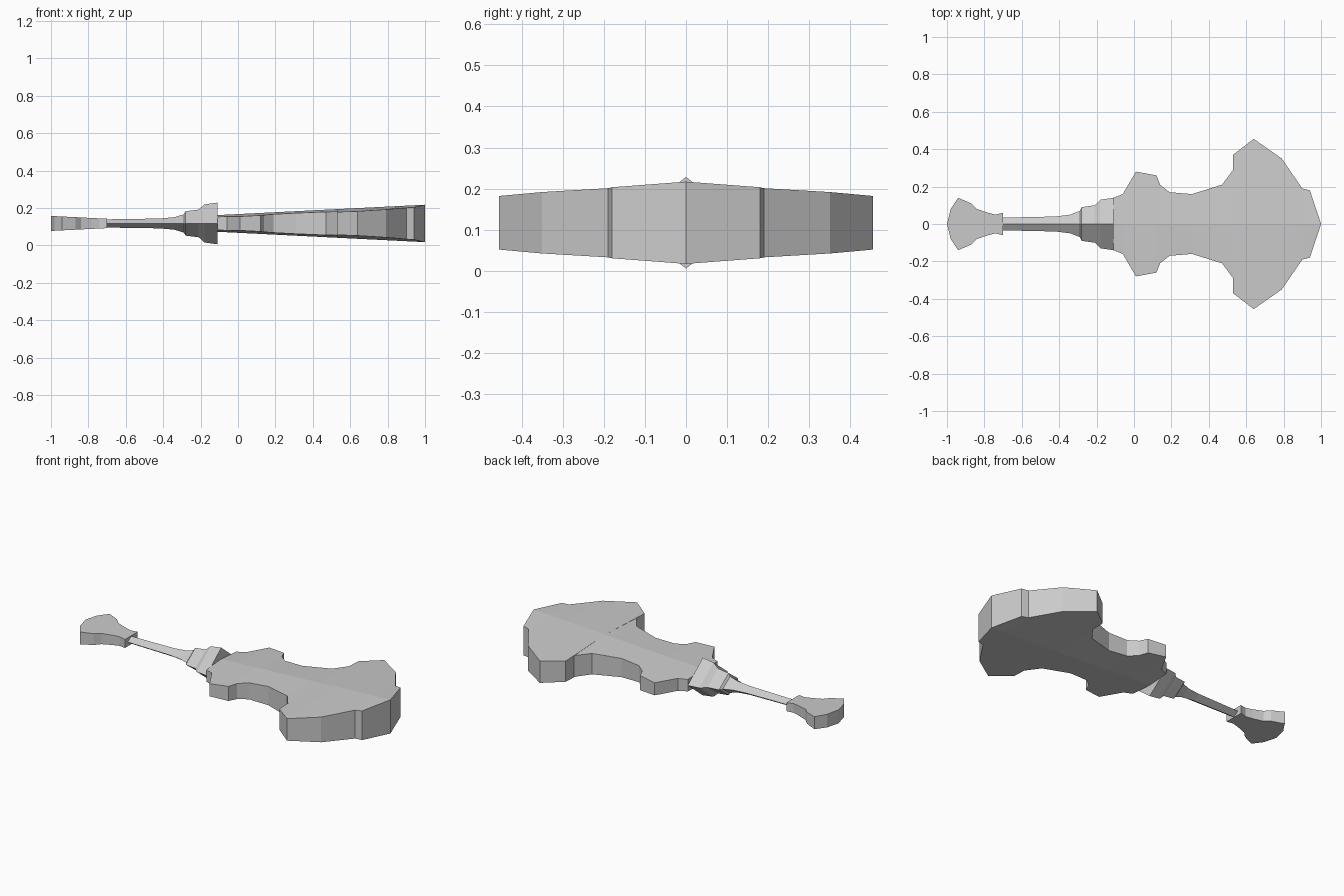
import bpy
import bmesh
from math import sqrt

default_cube = bpy.data.objects.get("Cube")
if default_cube:
    bpy.data.objects.remove(default_cube, do_unlink=True)

MID_HEIGHT = 0.117

grey = bpy.data.materials.new("plain grey")
grey.use_nodes = True
colour = (0.6, 0.6, 0.6, 1)
grey.diffuse_color = colour
grey.node_tree.nodes["Principled BSDF"].inputs["Base Color"].default_value = colour


def build_part(name, outline, ridge_rule, edge_rule):
    """Loft a mirrored outline of (x, half width), with half heights given by rules."""
    bm = bmesh.new()
    rings = []
    for x, width in outline:
        ridge = ridge_rule(x, width)
        edge = edge_rule(ridge, width)
        section = [(0, ridge), (width, edge), (width, -edge),
                   (0, -ridge), (-width, -edge), (-width, edge)]
        rings.append([bm.verts.new((x, y, MID_HEIGHT + z)) for y, z in section])
    for ring, following in zip(rings, rings[1:]):
        for i in range(len(ring)):
            bm.faces.new((ring[i - 1], ring[i], following[i], following[i - 1]))
    bm.faces.new(rings[0])
    bm.faces.new(rings[-1])
    # Pointed tips and diamond sections collapse to shared corners
    bmesh.ops.remove_doubles(bm, verts=bm.verts[:], dist=0.0005)
    bmesh.ops.recalc_face_normals(bm, faces=bm.faces[:])
    mesh = bpy.data.meshes.new(name)
    bm.to_mesh(mesh)
    bm.free()
    mesh.materials.append(grey)
    part = bpy.data.objects.new(name, mesh)
    bpy.context.collection.objects.link(part)


# Broad waisted body, thickening toward its pointed end and ridged along the middle
body_outline = [
    (-0.11, 0.14), (-0.06, 0.16), (0.01, 0.28), (0.12, 0.26), (0.14, 0.21),
    (0.19, 0.17), (0.31, 0.16), (0.47, 0.21), (0.53, 0.29), (0.53, 0.37),
    (0.64, 0.455), (0.79, 0.35), (0.9, 0.19), (0.94, 0.18), (1, 0),
]
build_part(
    "body", body_outline,
    ridge_rule=lambda x, width: 0.05 * (1 + x),
    edge_rule=lambda ridge, width: ridge - 0.025 * sqrt(width),
)

# Diamond-section neck whose collar steps out and flares
neck_outline = [
    (-0.7, 0.034), (-0.42, 0.04), (-0.34, 0.05), (-0.29, 0.07),
    (-0.28, 0.09), (-0.21, 0.1), (-0.18, 0.13), (-0.11, 0.14),
]
build_part(
    "neck", neck_outline,
    ridge_rule=lambda x, width: width * (0.6 + 1.4 * width),
    edge_rule=lambda ridge, width: 0,
)

# Small spade-shaped head, flat on top and thicker toward its tip
head_outline = [
    (-1, 0), (-0.98, 0.08), (-0.94, 0.14), (-0.87, 0.11),
    (-0.84, 0.08), (-0.78, 0.06), (-0.74, 0.05), (-0.7, 0.06),
]
build_part(
    "head", head_outline,
    ridge_rule=lambda x, width: -0.01 - 0.05 * x,
    edge_rule=lambda ridge, width: ridge,
)
